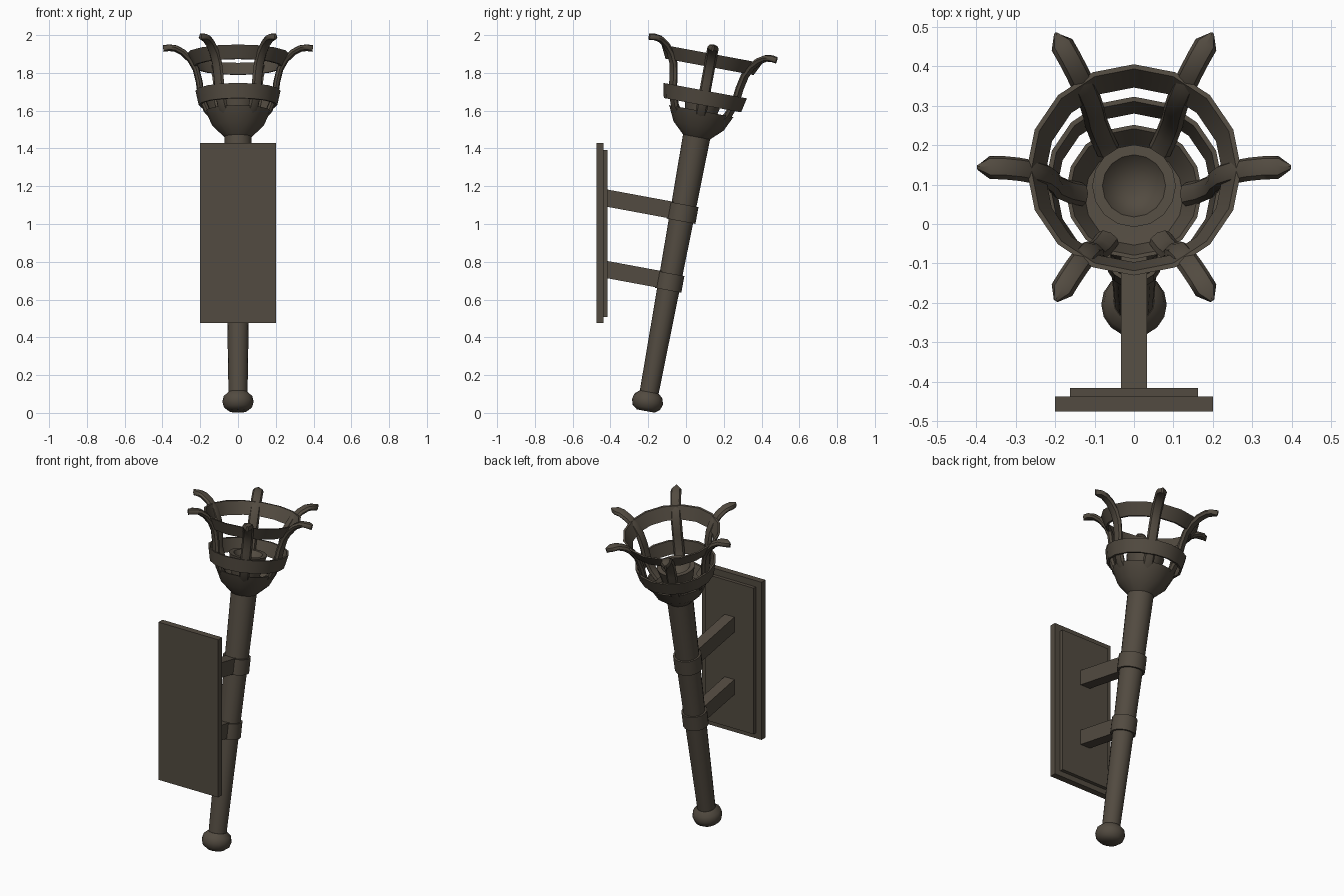
import bpy, bmesh, math
from mathutils import Matrix, Vector

if "Cube" in bpy.data.objects:
    bpy.data.objects.remove(bpy.data.objects["Cube"])

iron = bpy.data.materials.new("dark_iron")
iron.diffuse_color = (0.085, 0.070, 0.052, 1)
iron.use_nodes = True
iron.node_tree.nodes["Principled BSDF"].inputs["Base Color"].default_value = iron.diffuse_color

# Leaning frame: local z runs along the torch shaft
LEAN = Matrix.Translation((0, -0.215, 0)) @ Matrix.Rotation(math.radians(-10.5), 4, 'X')
SIDES = 16


def finish(name, bm, matrix=LEAN, angle=40):
    bmesh.ops.recalc_face_normals(bm, faces=bm.faces)
    me = bpy.data.meshes.new(name)
    bm.to_mesh(me)
    bm.free()
    me.materials.append(iron)
    ob = bpy.data.objects.new(name, me)
    bpy.context.collection.objects.link(ob)
    ob.matrix_world = matrix
    me.shade_smooth()
    me.set_sharp_from_angle(angle=math.radians(angle))
    return ob


def lathe(name, profile, closed=False):
    """Revolve (radius, height) points; closed joins last point to first."""
    bm = bmesh.new()
    rings = []
    for r, z in profile:
        if r == 0:
            rings.append([bm.verts.new((0, 0, z))] * SIDES)
        else:
            rings.append([bm.verts.new((r * math.cos(2 * math.pi * i / SIDES),
                                        r * math.sin(2 * math.pi * i / SIDES), z))
                          for i in range(SIDES)])
    pairs = list(zip(rings, rings[1:]))
    if closed:
        pairs.append((rings[-1], rings[0]))
    for a, b in pairs:
        for i in range(SIDES):
            j = (i + 1) % SIDES
            bm.faces.new(list(dict.fromkeys((a[i], a[j], b[j], b[i]))))
    return finish(name, bm)


def box(name, lo, hi, matrix=Matrix()):
    bm = bmesh.new()
    bmesh.ops.create_cube(bm, size=1)
    lo, hi = Vector(lo), Vector(hi)
    for v in bm.verts:
        v.co = Vector([(lo[k] + hi[k]) / 2 + v.co[k] * (hi[k] - lo[k]) for k in range(3)])
    return finish(name, bm, matrix)


def rib(name, path, angle):
    """Sweep a flattened round section along (radius, height, half width) points."""
    bm = bmesh.new()
    rings = []
    for i, (r, z, w) in enumerate(path):
        a, b = path[max(i - 1, 0)], path[min(i + 1, len(path) - 1)]
        t = Vector((b[0] - a[0], 0, b[1] - a[1])).normalized()
        n = Vector((-t.z, 0, t.x))
        rings.append([bm.verts.new(Vector((r, 0, z)) + n * 0.018 * math.sin(k * math.pi / 4)
                                   + Vector((0, w * math.cos(k * math.pi / 4), 0)))
                      for k in range(8)])
    for a, b in zip(rings, rings[1:]):
        for k in range(8):
            bm.faces.new((a[k], a[(k + 1) % 8], b[(k + 1) % 8], b[k]))
    bm.faces.new(rings[0])
    bm.faces.new(rings[-1])
    return finish(name, bm, LEAN @ Matrix.Rotation(angle, 4, 'Z'))


# Shaft and pommel
lathe("shaft", [(0, 0.08), (0.05, 0.08), (0.073, 1.5), (0, 1.5)])
lathe("pommel", [(0, 0.01), (0.048, 0.01), (0.074, 0.03), (0.083, 0.06),
                 (0.076, 0.09), (0.052, 0.112), (0, 0.112)])

# Cup and the flared socket inside it
lathe("cup", [(0, 1.485), (0.072, 1.485), (0.135, 1.545), (0.173, 1.625),
              (0.163, 1.625), (0.125, 1.56), (0, 1.55)])
lathe("socket", [(0.07, 1.55), (0.09, 1.64), (0.106, 1.71), (0.08, 1.71), (0, 1.60)])

# Basket hoops
lathe("lower_hoop", [(0.208, 1.657), (0.225, 1.735), (0.213, 1.735), (0.196, 1.657)], True)
lathe("upper_hoop", [(0.237, 1.863), (0.272, 1.933), (0.260, 1.933), (0.225, 1.863)], True)

# Six curled ribs
W = 0.03
RIB = [(0.13, 1.59, W), (0.165, 1.63, W), (0.195, 1.70, W), (0.205, 1.78, W),
       (0.222, 1.85, W), (0.25, 1.90, W), (0.29, 1.94, W), (0.33, 1.962, W),
       (0.365, 1.966, W), (0.396, 1.962, 0.006)]
for i in range(6):
    rib(f"rib_{i + 1}", RIB, i * math.pi / 3)

# Clamps round the shaft with arms reaching the wall plate
for name, z, r in (("upper", 1.032, 0.078), ("lower", 0.66, 0.071)):
    lathe(name + "_clamp", [(r - 0.02, z), (r, z), (r, z + 0.09), (r - 0.02, z + 0.09)], True)
    reach = -(0.215 - z * 0.03) * 1.0
    y_end = (-0.42 + 0.215 - (z + 0.045) * math.sin(math.radians(10.5))) / math.cos(math.radians(10.5))
    box(name + "_arm", (-0.033, y_end - 0.01, z + 0.004), (0.033, -0.04, z + 0.094), LEAN)

# Wall plate in two steps
box("wall_plate", (-0.2, -0.475, 0.475), (0.2, -0.437, 1.43))
box("raised_plate", (-0.162, -0.438, 0.507), (0.162, -0.416, 1.392))
